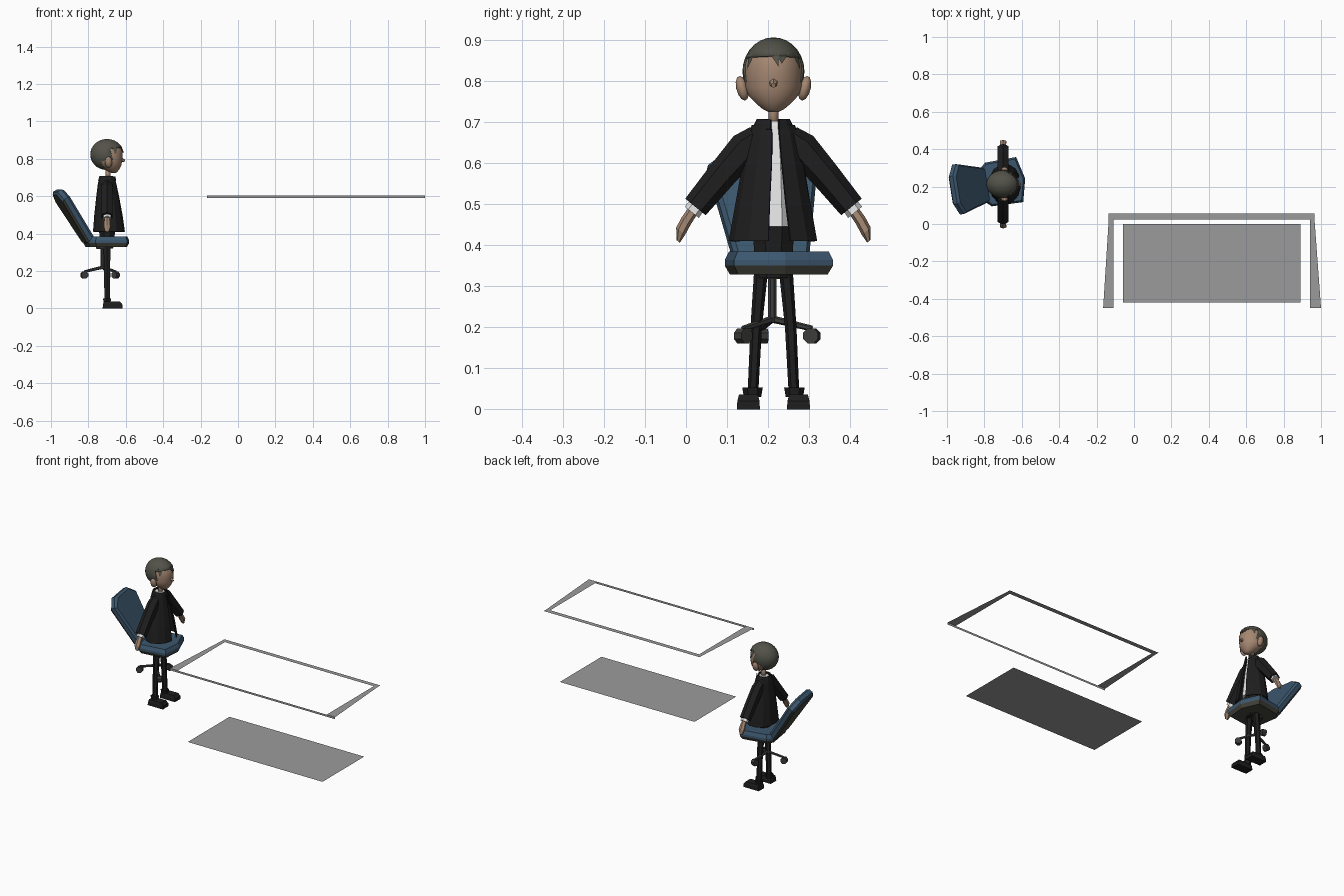
import bpy, bmesh, math
from mathutils import Vector

if "Cube" in bpy.data.objects:
    bpy.data.objects.remove(bpy.data.objects["Cube"])

def mat(name, r, g, b):
    m = bpy.data.materials.new(name)
    m.diffuse_color = (r, g, b, 1)
    m.use_nodes = True
    m.node_tree.nodes["Principled BSDF"].inputs["Base Color"].default_value = m.diffuse_color
    return m

GREY = mat("panel grey", .33, .33, .33)
BLUE = mat("seat blue", .045, .095, .155)
OLIVE = mat("seat underside", .06, .058, .045)
METAL = mat("dark metal", .045, .045, .042)
BLACK = mat("cloth black", .013, .013, .013)
WHITE = mat("shirt white", .8, .8, .8)
SKIN = mat("skin", .37, .24, .165)
HAIR = mat("hair", .085, .085, .068)

PX, PY = -.70, .213          # figure axis

def finish(name, bm, mats, smooth=False, rule=None):
    bmesh.ops.recalc_face_normals(bm, faces=bm.faces)
    bm.normal_update()
    for f in bm.faces:
        f.smooth = smooth
        if rule:
            f.material_index = rule(f)
    me = bpy.data.meshes.new(name)
    bm.to_mesh(me)
    bm.free()
    for m in mats:
        me.materials.append(m)
    ob = bpy.data.objects.new(name, me)
    bpy.context.collection.objects.link(ob)
    return ob

def loft(name, rings, mats, closed=True, caps=True, **kw):
    bm = bmesh.new()
    vs = [[bm.verts.new(p) for p in r] for r in rings]
    n = len(rings[0])
    for a, b in zip(vs, vs[1:]):
        for i in range(n if closed else n - 1):
            j = (i + 1) % n
            bm.faces.new((a[i], a[j], b[j], b[i]))
    if caps:
        bm.faces.new(vs[0])
        bm.faces.new(vs[-1])
    return finish(name, bm, mats, **kw)

def ellipse(cx, cy, z, rx, ry, n=8):
    return [(cx + rx * math.cos(2 * math.pi * (i + .5) / n),
             cy + ry * math.sin(2 * math.pi * (i + .5) / n), z) for i in range(n)]

def rect(x0, x1, y0, y1, z):
    return [(x0, y0, z), (x1, y0, z), (x1, y1, z), (x0, y1, z)]

def sheet(name, quads):
    bm = bmesh.new()
    for q in quads:
        bm.faces.new([bm.verts.new(p) for p in q])
    bmesh.ops.remove_doubles(bm, verts=bm.verts, dist=1e-4)
    return finish(name, bm, [GREY])

def tube(name, p, q, r0, r1, m, n=8):
    p, q = Vector(p), Vector(q)
    rot = (q - p).to_track_quat('Z', 'Y')
    ring = lambda c, r: [c + rot @ Vector(v) for v in ellipse(0, 0, 0, r, r, n)]
    return loft(name, [ring(p, r0), ring(q, r1)], [m])

# Table: thin rim with an upright front strip, and a low floor panel
T = .603
sheet("table_rim", [
    [(-.135, .025, T), (.965, .025, T), (.965, .055, T), (-.135, .055, T)],
    [(-.165, -.45, T), (-.11, -.45, T), (-.11, .025, T), (-.135, .025, T)],
    [(.94, -.45, T), (1, -.45, T), (.965, .025, T), (.94, .025, T)],
    [(-.165, -.45, .59), (1, -.45, .59), (1, -.45, T), (-.165, -.45, T)]])
sheet("lower_panel", [rect(-.06, .89, -.42, 0, .15)])

# Chair, turned slightly about the vertical
TH = math.radians(9)
def chair(f, s, z):
    return (-.71 + f * math.cos(TH) - s * math.sin(TH),
            .222 + f * math.sin(TH) + s * math.cos(TH), z)

under = lambda f: 1 if f.normal.z < -.3 else 0
seat = [(.13, 0), (.10, .122), (-.07, .118), (-.105, .085),
        (-.105, -.085), (-.07, -.118), (.10, -.122)]
loft("seat", [[chair(f * k, s * k, z) for f, s in seat]
              for z, k in ((.328, .9), (.35, 1), (.364, 1), (.385, .92))],
     [BLUE, OLIVE], rule=under)
back = [(-.09, 0), (-.135, .85), (-.075, 1), (.075, 1), (.135, .85), (.09, 0)]
def back_pt(s, t, off, k):
    t = .5 + (t - .5) * k
    return chair(-.085 - .175 * t + .845 * off, s * k, .355 + .275 * t + .535 * off)
loft("backrest", [[back_pt(s, t, o, k) for s, t in back]
                  for o, k in ((-.024, .92), (-.012, 1), (.012, 1), (.024, .92))],
     [BLUE, OLIVE], rule=under)

# Chair pedestal with three legs and casters
HX, HY = -.725, .21
tube("seat_plate", (HX, HY, .318), (HX, HY, .332), .035, .04, METAL)
tube("chair_post", (HX, HY, .212), (HX, HY, .325), .011, .011, METAL)
for i in range(3):
    a = math.radians(75 + 120 * i)
    d = Vector((math.cos(a), math.sin(a), 0))
    h = Vector((HX, HY, 0))
    tube("chair_leg", h + Vector((0, 0, .22)), h + d * .1 + Vector((0, 0, .197)), .009, .007, METAL, 6)
    w = h + d * .1 + Vector((0, 0, .179))
    side = Vector((-d.y, d.x, 0)) * .013
    tube("caster", w - side, w + side, .02, .02, METAL, 8)

# Legs, shoes, cuffs, arms and ears, once per side
for sg in (-1, 1):
    Y = lambda o: PY + sg * o
    loft("trouser_leg", [ellipse(-.70, Y(o), z, rx, ry, 6) for o, z, rx, ry in
         ((.05, .04, .017, .013), (.042, .2, .018, .014), (.03, .34, .022, .017), (.025, .4, .03, .022))], [BLACK])
    loft("ankle_cuff", [ellipse(-.70, Y(.051), z, r, r, 6) for z, r in ((.03, .021), (.053, .025))], [BLACK])
    loft("shoe", [rect(x0, x1, Y(.061) - w, Y(.061) + w, z) for x0, x1, w, z in
         ((-.724, -.617, .028, 0), (-.722, -.617, .027, .02), (-.718, -.63, .023, .036))], [BLACK])

    def limb(name, steps, m):
        # each step: sideways offset, height, half width across, half depth
        rings = []
        for o, z, w, dx in steps:
            ring = []
            for i in range(6):
                a = math.pi * (i + .5) / 3
                ring.append((PX + dx * math.cos(a), Y(o + .78 * w * math.sin(a)),
                             z + .63 * w * math.sin(a)))
            rings.append(ring)
        return loft(name, rings, [m])
    limb("sleeve", [(.03, .665, .035, .03), (.065, .64, .041, .034),
                    (.125, .572, .036, .034), (.19, .493, .032, .034)], BLACK)
    limb("shirt_cuff", [(.18, .505, .02, .022), (.199, .48, .022, .024)], WHITE)
    limb("hand", [(.19, .492, .013, .013), (.212, .46, .014, .018),
                  (.226, .434, .014, .02), (.232, .409, .005, .01)], SKIN)

    bm = bmesh.new()
    bmesh.ops.create_uvsphere(bm, u_segments=8, v_segments=6, radius=1)
    for v in bm.verts:
        x, y, z = v.co
        v.co = (-.692 + .02 * x, Y(.076 + .015 * y + .006 * z), .782 + .03 * z)
    finish("ear", bm, [SKIN], smooth=True)

# Trunk
loft("hips", [ellipse(PX, PY, z, rx, ry) for z, rx, ry in
     ((.32, .035, .045), (.4, .045, .052), (.447, .05, .056))], [BLACK])
loft("shirt", [ellipse(PX, PY, z, rx, ry) for z, rx, ry in
     ((.445, .066, .056), (.6, .048, .045), (.69, .034, .032), (.702, .03, .026))], [WHITE])

# Open coat: front edges part towards the hem
def coat_ring(z, rx, ry, left, right, cx, n=12):
    a0, a1 = math.asin(right / ry), 2 * math.pi - math.asin(left / ry)
    return [(cx + rx * math.cos(a0 + (a1 - a0) * i / n),
             PY + ry * math.sin(a0 + (a1 - a0) * i / n), z) for i in range(n + 1)]
coat = loft("coat", [coat_ring(*r) for r in (
    (.41, .083, .106, .012, .041, -.69), (.5, .073, .09, .009, .03, -.693),
    (.6, .058, .072, .004, .02, -.697), (.67, .046, .058, .003, .014, -.70),
    (.692, .04, .05, .006, .012, -.70))], [BLACK], closed=False, caps=False)
collar = loft("collar", [coat_ring(*r) for r in (
    (.682, .045, .05, .006, .013, -.70), (.706, .041, .038, .006, .013, -.698))],
    [BLACK], closed=False, caps=False)
for ob in (coat, collar):
    s = ob.modifiers.new("thickness", 'SOLIDIFY')
    s.thickness = .006
    s.offset = 0

# Head: neck and face as stacked ellipses
loft("neck", [ellipse(-.695, PY, z, .015, .013) for z in (.68, .76)], [SKIN], smooth=True)
loft("face", [ellipse(cx, PY, z, rx, ry, 20) for z, cx, rx, ry in (
    (.724, -.665, .012, .012), (.731, -.668, .024, .026), (.745, -.675, .042, .043),
    (.765, -.687, .064, .062), (.785, -.695, .076, .07), (.81, -.70, .083, .072),
    (.84, -.70, .083, .071), (.87, -.70, .07, .06), (.892, -.70, .04, .035))],
    [SKIN], smooth=True)
tube("nose", (-.63, PY, .797), (-.605, PY, .789), .014, .006, SKIN, 6)

# Hair shell, cut along the temples and forehead
HC, HR = Vector((PX, PY, .823)), Vector((.09, .0755, .083))
bm = bmesh.new()
bmesh.ops.create_uvsphere(bm, u_segments=24, v_segments=14, radius=1)
for v in bm.verts:
    v.co = HC + Vector(v.co[i] * HR[i] for i in range(3))
planes = [(Vector((-.67, PY, .80)), Vector((1, 0, .25)).normalized()),
          (Vector((-.62, PY, .862)), Vector((.1, 0, -1)).normalized())]
for co, no in planes:
    bmesh.ops.bisect_plane(bm, geom=bm.verts[:] + bm.edges[:] + bm.faces[:], plane_co=co, plane_no=no)
gone = [f for f in bm.faces
        if all((f.calc_center_median() - co).dot(no) > 0 for co, no in planes)]
bmesh.ops.delete(bm, geom=gone, context='FACES')
hair = finish("hair", bm, [HAIR], smooth=True)
s = hair.modifiers.new("thickness", 'SOLIDIFY')
s.thickness = .006
s.offset = -1

# Fringe locks hanging from the hairline
for locks in ([(-.06, .868), (-.045, .868), (-.064, .828)],
              [(-.012, .872), (.014, .872), (.012, .835)],
              [(.004, .872), (.04, .87), (.02, .842)],
              [(.045, .868), (.06, .866), (.065, .828)]):
    rings = []
    for off in (-.006, .002):
        rings.append([(PX + off + HR.x * math.sqrt(max(0, 1 - (y / HR.y) ** 2 - ((z - HC.z) / HR.z) ** 2)),
                       PY + y, z) for y, z in locks])
    loft("fringe_lock", rings, [HAIR])
